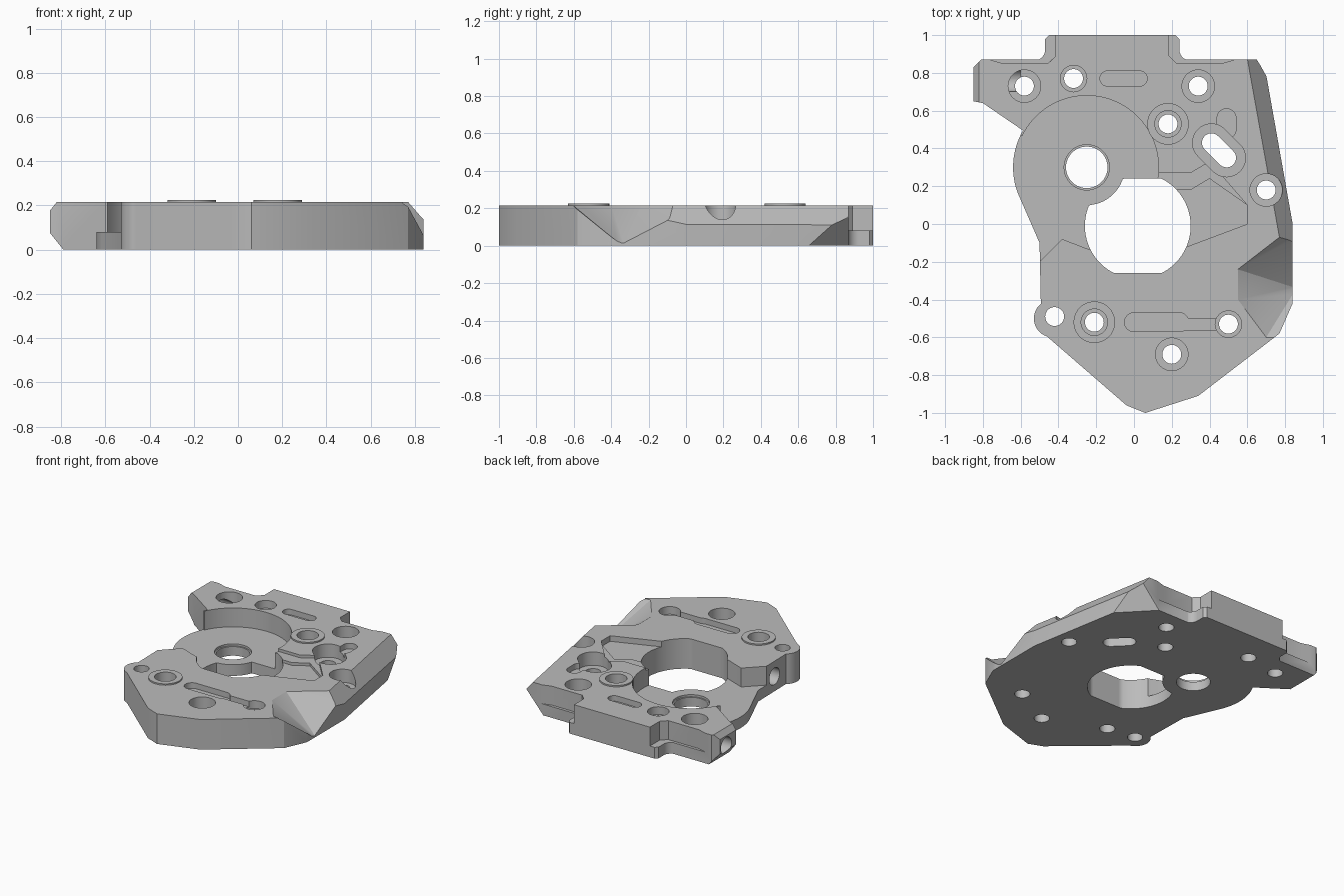
import bpy, bmesh, math

old_cube = bpy.data.objects.get("Cube")
if old_cube:
    bpy.data.objects.remove(old_cube, do_unlink=True)

BOTTOM, TOP = 0, .215
BELOW, ABOVE = -.1, .4
POCKET_FLOOR = .08
SCREW_SEAT, SHALLOW_SEAT = .12, .16
SCREW_RADIUS = .05

# Single machined metal colour
metal = bpy.data.materials.new("machined grey")
metal.use_nodes = True
metal.diffuse_color = (.5, .5, .5, 1)
shader = metal.node_tree.nodes["Principled BSDF"]
shader.inputs["Base Color"].default_value = metal.diffuse_color


def make_object(name, bm):
    bmesh.ops.recalc_face_normals(bm, faces=bm.faces)
    mesh = bpy.data.meshes.new(name)
    bm.to_mesh(mesh)
    bm.free()
    mesh.materials.append(metal)
    created = bpy.data.objects.new(name, mesh)
    bpy.context.collection.objects.link(created)
    return created


def prism(name, points, low, high):
    bm = bmesh.new()
    base = bm.faces.new([bm.verts.new((x, y, low)) for x, y in points])
    extruded = bmesh.ops.extrude_face_region(bm, geom=[base])["geom"]
    for item in extruded:
        if isinstance(item, bmesh.types.BMVert):
            item.co.z = high
    return make_object(name, bm)


def arc(x, y, radius, start=0, sweep=math.tau, steps=40):
    closed = sweep == math.tau
    angles = [start + sweep * i / steps for i in range(steps + (not closed))]
    return [(x + radius * math.cos(a), y + radius * math.sin(a)) for a in angles]


def capsule(first, last, radius):
    turn = math.atan2(last[1] - first[1], last[0] - first[0]) - math.pi / 2
    far_end = arc(*last, radius, turn, math.pi)
    near_end = arc(*first, radius, turn + math.pi, math.pi)
    return far_end + near_end


def slice_off(point, normal):
    """Remove everything on the outer side of a plane and cap the opening."""
    bm = bmesh.new()
    bm.from_mesh(plate.data)
    geometry = bm.verts[:] + bm.edges[:] + bm.faces[:]
    sliced = bmesh.ops.bisect_plane(bm, geom=geometry, plane_co=point,
                                    plane_no=normal, clear_outer=True)
    rim = [e for e in sliced["geom_cut"] if isinstance(e, bmesh.types.BMEdge)]
    bmesh.ops.edgeloop_fill(bm, edges=rim)
    bmesh.ops.recalc_face_normals(bm, faces=bm.faces)
    bm.to_mesh(plate.data)
    bm.free()


def combine(tool, operation='DIFFERENCE'):
    modifier = plate.modifiers.new("shape", 'BOOLEAN')
    modifier.operation = operation
    modifier.solver = 'EXACT'
    modifier.object = tool
    bpy.context.view_layer.objects.active = plate
    bpy.ops.object.modifier_apply(modifier=modifier.name)
    bpy.data.objects.remove(tool, do_unlink=True)


def cut(points, low, high=ABOVE):
    combine(prism("cutter", points, low, high))


def add(points, high=TOP):
    combine(prism("addition", points, BOTTOM, high), 'UNION')


def screw_hole(centre, seat_radius, seat):
    cut(arc(*centre, SCREW_RADIUS), BELOW)
    cut(arc(*centre, seat_radius), seat)


# Main plate, its left waist following the bearing bore
bore = (-.25, .3)
waist = arc(*bore, .39, math.radians(150), math.radians(50))
plate = prism("mounting_plate", [
    (-.5, -.1), (-.49, -.57), (-.04, -.96), (.06, -1), (.34, -.91), (.77, -.58),
    (.84, -.42), (.84, 0), (.7, .79), (.65, .87), (-.85, .87), (-.85, .65), (-.8, .64)] + waist,
    BOTTOM, TOP)

# Sloping right shoulder, undercut rear corner and chamfered left end
slice_off((.77, -.07, TOP), (1, .18, .82))
slice_off((.72, .66, BOTTOM), (.72, .69, -.63))
slice_off((-.79, 0, BOTTOM), (-1, 0, -.8))
slice_off((-.82, 0, TOP), (-1, 0, .8))
slice_off((-.81, .87, 0), (-1, 1, 0))

# Rounded lug at the front left
add(arc(-.43, -.5, .1))

# Rear tab with filleted roots, then relieved ledges beside it
TAB_CENTRE = -.115
fillet = arc(.415, .925, .06, math.pi, math.pi / 2)
half_tab = [(.335, 1), (.355, .98)] + fillet + [(.415, .8)]
mirrored_tab = [(-x, y) for x, y in reversed(half_tab)]
add([(TAB_CENTRE + x, y) for x, y in half_tab + mirrored_tab])
relief = [(.3, 1.1), (.3, .89), (.34, .85), (.58, .85), (.68, .88), (.68, 1.1)]
for side in (-1, 1):
    cut([(TAB_CENTRE + side * x, y) for x, y in relief], POCKET_FLOOR)

# Deep round pocket, open to the left
cut(arc(*bore, .38, steps=64), POCKET_FLOOR)
cut([(-.7, .47), (-.6, .47), (0, .2), (0, -.2), (-.25, -.13), (-.38, -.08),
     (-.5, -.2), (-.7, -.2)], POCKET_FLOOR)

# Shallow stepped recess beside the large opening
for north, depth in ((.27, .02), (.18, .04)):
    cut([(.1, north), (.3, north), (.4, north + .06), (.6, .1), (.6, 0), (.2, -.15)], TOP - depth)

# Large opening: a flattened circle that keeps clear of the bearing bore
opening = []
for x, y in arc(.02, -.01, .28, steps=96):
    y = max(-.26, min(.24, y))
    distance = math.dist((x, y), bore)
    push = max(1, .2 / distance)
    opening.append((bore[0] + (x - bore[0]) * push, bore[1] + (y - bore[1]) * push))
cut(opening, BELOW)

# Bearing bore with a small shoulder
cut(arc(*bore, .11), BELOW)
cut(arc(*bore, .12), POCKET_FLOOR - .015)

# Raised pads with their screw holes
for centre in ((.18, .53), (-.21, -.52)):
    add(arc(*centre, .11), TOP + .01)
    screw_hole(centre, .07, SHALLOW_SEAT)

# Counterbored screw holes
for centre in ((-.58, .73), (.34, .73), (.7, .18), (.2, -.69)):
    screw_hole(centre, .086, SCREW_SEAT)
for centre in ((-.32, .77), (.5, -.53)):
    screw_hole(centre, .07, SHALLOW_SEAT)

# Plain hole through the lug
cut(arc(-.42, -.49, SCREW_RADIUS), BELOW)

# Adjustment slot
slot = ((.41, .43), (.49, .35))
cut(capsule(*slot, SCREW_RADIUS), BELOW)
cut(capsule(*slot, .1), SCREW_SEAT)

# Small surface pockets
POCKET_BASE = TOP - .04
cut(capsule((-.14, .77), (.03, .77), .04), POCKET_BASE)
cut(capsule((0, -.52), (.24, -.52), .05), POCKET_BASE)
cut(capsule((.24, -.53), (.45, -.53), .03), POCKET_BASE)
cut(capsule((.49, .5), (.49, .56), .05), POCKET_BASE)

# Wedge notch on the right side
wedge = bmesh.new()
for x, y in ((.55, -.24), (.55, -.4), (.7, -.6), (.77, -.07)):
    for z in (TOP, ABOVE):
        wedge.verts.new((x, y, z))
for y, z in ((-.07, .14), (-.34, 0), (-.46, .12), (-.6, .2), (-.6, ABOVE), (-.07, ABOVE)):
    wedge.verts.new((.86, y, z))
bmesh.ops.convex_hull(wedge, input=wedge.verts)
combine(make_object("cutter", wedge))

# Side-drilled holes on the left
for x, y in ((-.9, .76), (-.55, -.29)):
    drill = prism("cutter", arc(0, 0, .06), 0, .3)
    drill.rotation_euler.y = math.pi / 2
    drill.location = (x, y, TOP / 2)
    bpy.context.view_layer.update()
    combine(drill)

# Smooth curved walls while keeping machined edges crisp
bpy.ops.object.select_all(action='DESELECT')
plate.select_set(True)
bpy.context.view_layer.objects.active = plate
bpy.ops.object.shade_smooth_by_angle(angle=math.radians(25))
